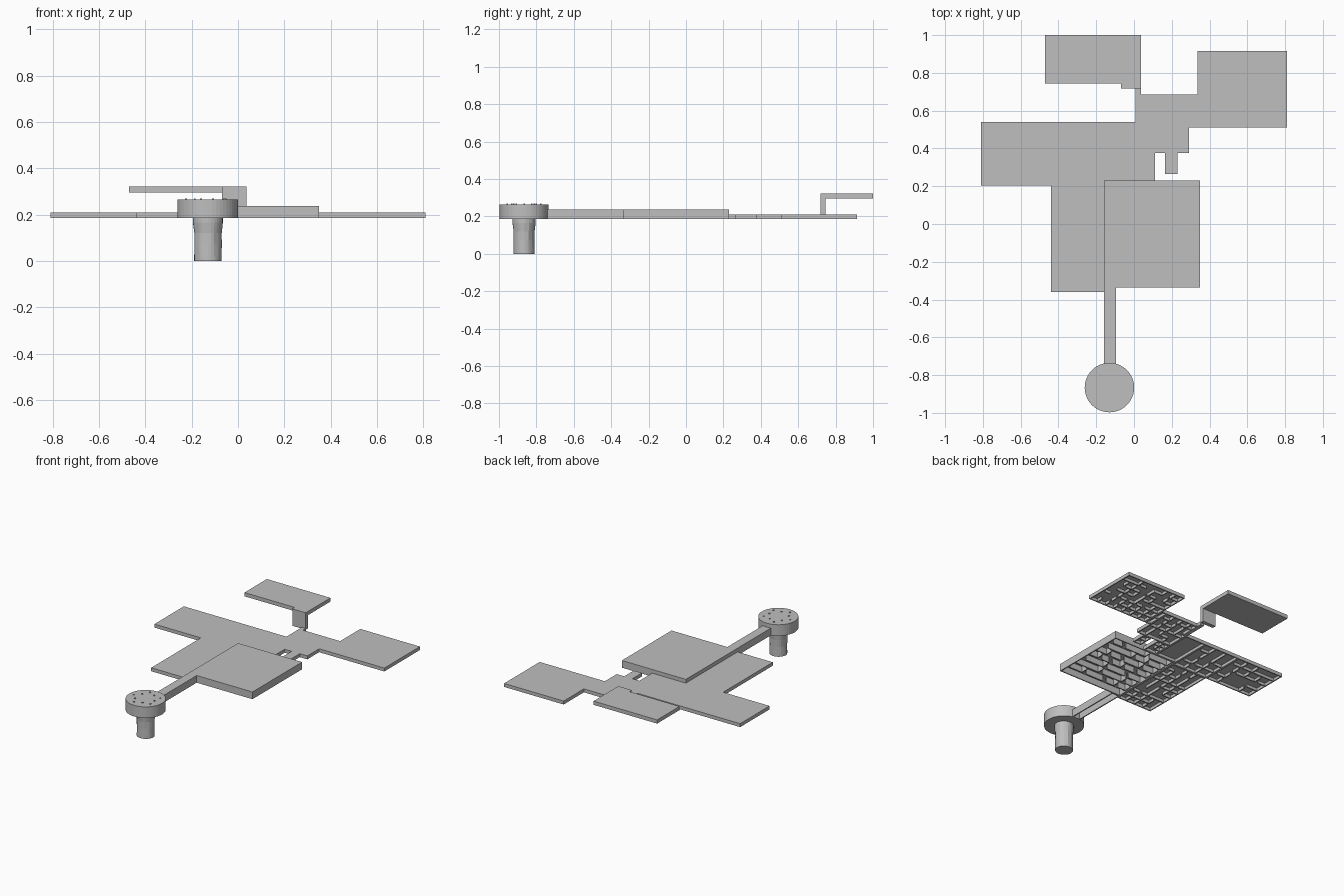
import bpy, bmesh, math, random
from mathutils import Matrix, Vector

if "Cube" in bpy.data.objects:
    bpy.data.objects.remove(bpy.data.objects["Cube"])

random.seed(4)
grey = bpy.data.materials.new("plain grey")
grey.diffuse_color = (0.52, 0.52, 0.52, 1)
grey.use_nodes = True
grey.node_tree.nodes["Principled BSDF"].inputs["Base Color"].default_value = grey.diffuse_color
T = 0.008            # wall thickness
FLOOR = 0.185        # open underside of the rooms


def box(bm, x0, x1, y0, y1, z0, z1):
    m = Matrix.Translation(((x0 + x1) / 2, (y0 + y1) / 2, (z0 + z1) / 2))
    m = m @ Matrix.Diagonal((x1 - x0, y1 - y0, z1 - z0, 1))
    bmesh.ops.create_cube(bm, size=1, matrix=m)


def finish(bm, name):
    me = bpy.data.meshes.new(name)
    bm.to_mesh(me)
    bm.free()
    ob = bpy.data.objects.new(name, me)
    me.materials.append(grey)
    bpy.context.collection.objects.link(ob)
    return ob


def room_block(name, rect, top, nx=1, ny=1, fill=0.75, rim=True):
    """Roof plate, outer walls, and a grid of partitions with door gaps."""
    x0, x1, y0, y1 = rect
    zc = top - 0.005
    bm = bmesh.new()
    box(bm, x0, x1, y0, y1, zc, top)
    if rim:
        box(bm, x0, x1, y0, y0 + T, FLOOR, zc)
        box(bm, x0, x1, y1 - T, y1, FLOOR, zc)
        box(bm, x0, x0 + T, y0 + T, y1 - T, FLOOR, zc)
        box(bm, x1 - T, x1, y0 + T, y1 - T, FLOOR, zc)
    dx, dy = (x1 - x0) / nx, (y1 - y0) / ny
    for i in range(nx):
        for j in range(ny):
            cx, cy = x0 + i * dx, y0 + j * dy
            # partition along y, on the left of the cell
            if i and random.random() < fill:
                gap = random.choice((0, 0.3))
                box(bm, cx - T / 2, cx + T / 2, cy, cy + dy * (1 - gap), FLOOR, zc)
            # partition along x, on the front of the cell
            if j and random.random() < fill:
                gap = random.choice((0, 0.3))
                box(bm, cx, cx + dx * (1 - gap), cy - T / 2, cy + T / 2, FLOOR, zc)
    return finish(bm, name)


# Low wings of rooms, open from below
LOW = 0.21
room_block("left_wing", (-0.81, -0.44, 0.205, 0.54), LOW, 4, 4)
room_block("main_wing_back", (-0.44, -0.16, 0.205, 0.54), LOW, 3, 4)
room_block("main_wing_front", (-0.44, -0.16, -0.36, 0.205), LOW, 4, 8)
room_block("empty_hall", (-0.16, 0.01, 0.23, 0.54), LOW)
room_block("hall_side", (0.01, 0.11, 0.23, 0.375), LOW, 2, 3)
room_block("crossing", (0.01, 0.29, 0.375, 0.685), LOW, 4, 5)
room_block("small_porch", (0.165, 0.23, 0.265, 0.375), LOW, 1, 2)
room_block("right_passage", (0.29, 0.335, 0.51, 0.685), LOW, 1, 2)
room_block("right_wing", (0.335, 0.81, 0.51, 0.915), LOW, 7, 6)

# Taller central hall with long aisles
room_block("great_hall", (-0.16, 0.35, -0.335, 0.23), 0.237)
bm = bmesh.new()
for k in range(1, 8):
    y = -0.335 + k * 0.0706
    x = -0.15
    while x < 0.3:
        length = random.uniform(0.06, 0.2)
        box(bm, x, min(x + length, 0.345), y - T / 2, y + T / 2, 0.19, 0.232)
        if random.random() < 0.6:
            box(bm, x, x + T, y, y + 0.05, 0.19, 0.232)
        x += length + 0.03
finish(bm, "great_hall_partitions")

# Long corridor to the round tower
room_block("front_corridor", (-0.16, -0.095, -0.76, -0.335), 0.237)

# Raised landing deck and its upright
bm = bmesh.new()
box(bm, -0.47, 0.037, 0.745, 1.0, 0.295, 0.322)
finish(bm, "raised_deck")
bm = bmesh.new()
box(bm, -0.07, 0.037, 0.718, 0.746, 0.2, 0.322)
finish(bm, "deck_upright")
bm = bmesh.new()
box(bm, 0.008, 0.037, 0.54, 0.72, FLOOR, LOW)
finish(bm, "deck_walkway")

# Round tower head with studs
CX, CY = -0.13, -0.866
bm = bmesh.new()
bmesh.ops.create_cone(bm, cap_ends=True, segments=48, radius1=0.131, radius2=0.131,
                      depth=0.08, matrix=Matrix.Translation((CX, CY, 0.225)))
finish(bm, "round_head")
bm = bmesh.new()
for k in range(10):
    a = math.tau * k / 10
    r = 0.095 if k % 2 else 0.07
    x, y = CX + r * math.cos(a), CY + r * math.sin(a)
    box(bm, x - 0.004, x + 0.004, y - 0.004, y + 0.004, 0.262, 0.27)
finish(bm, "head_studs")

# Rough tapering stalk under the head
bm = bmesh.new()
N, rings = 28, []
for z, r in ((0, 0.057), (0.02, 0.057), (0.07, 0.058), (0.12, 0.059), (0.165, 0.062), (0.187, 0.062)):
    rough = 0.004 if 0.03 < z < 0.16 else 0
    ring = []
    for k in range(N):
        a = math.tau * k / N
        rr = r - random.uniform(0, rough)
        ring.append(bm.verts.new((CX + rr * math.cos(a) * 1.04, CY + rr * math.sin(a), z)))
    rings.append(ring)
for lo, hi in zip(rings, rings[1:]):
    for k in range(N):
        n = (k + 1) % N
        bm.faces.new((lo[k], lo[n], hi[n], hi[k]))
bm.faces.new(rings[0][::-1])
bm.faces.new(rings[-1])
finish(bm, "stalk")
